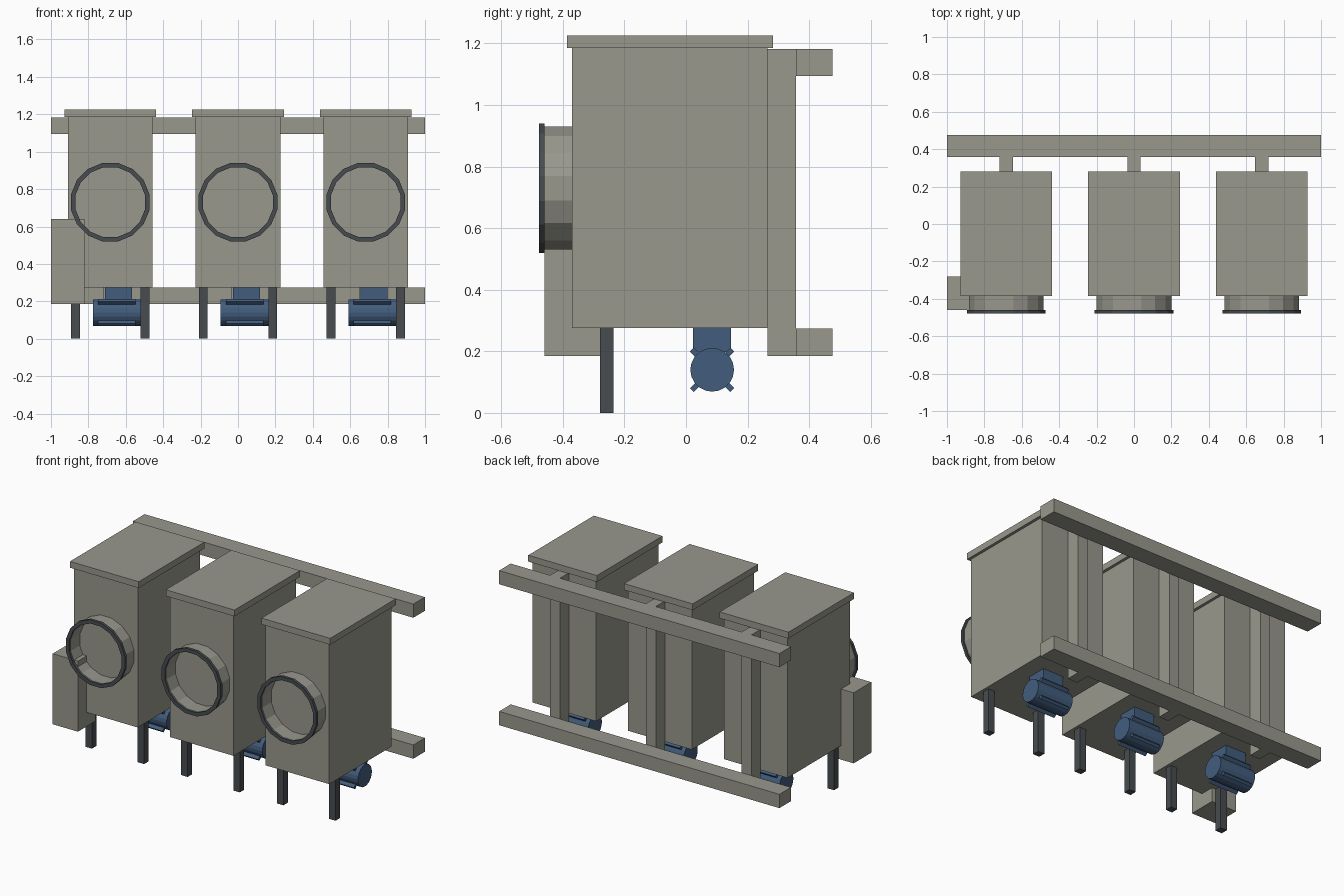
import bpy, bmesh, math
from mathutils import Matrix

cube = bpy.data.objects.get("Cube")
if cube:
    bpy.data.objects.remove(cube, do_unlink=True)


def material(name, rgb):
    m = bpy.data.materials.new(name)
    m.use_nodes = True
    m.diffuse_color = (*rgb, 1)
    m.node_tree.nodes["Principled BSDF"].inputs["Base Color"].default_value = (*rgb, 1)
    return m


GREY = material("warm grey paint", (0.32, 0.315, 0.27))
DARK = material("dark steel", (0.065, 0.073, 0.08))
BLUE = material("motor blue", (0.055, 0.11, 0.205))


def finish(name, bm, mat):
    bmesh.ops.recalc_face_normals(bm, faces=bm.faces)
    mesh = bpy.data.meshes.new(name)
    bm.to_mesh(mesh)
    bm.free()
    mesh.materials.append(mat)
    ob = bpy.data.objects.new(name, mesh)
    bpy.context.scene.collection.objects.link(ob)
    return ob


def box(name, xs, ys, zs, mat):
    """Box between pairs of x, y and z limits."""
    bm = bmesh.new()
    size = [b - a for a, b in (xs, ys, zs)]
    mid = [(a + b) / 2 for a, b in (xs, ys, zs)]
    bmesh.ops.create_cube(bm, size=1, matrix=Matrix.Translation(mid) @ Matrix.Diagonal((*size, 1)))
    return finish(name, bm, mat)


def ring(name, x, z, ys, r_out, r_in, mat, sides=16):
    """Open pipe along y with flats at the top and sides."""
    bm = bmesh.new()
    section = [(r_out, ys[0]), (r_out, ys[1]), (r_in, ys[1]), (r_in, ys[0])]
    loops = []
    for i in range(sides):
        a = 2 * math.pi * (i + 0.5) / sides
        loops.append([bm.verts.new((x + r * math.cos(a), y, z + r * math.sin(a))) for r, y in section])
    for i in range(sides):
        p, q = loops[i], loops[(i + 1) % sides]
        for j in range(4):
            k = (j + 1) % 4
            bm.faces.new((p[j], p[k], q[k], q[j]))
    return finish(name, bm, mat)


def motor(cx):
    """Round motor lying along x, with diagonal fins and a mounting block."""
    y, z, r = 0.085, 0.14, 0.071
    bm = bmesh.new()
    place = Matrix.Translation((cx + 0.035, y, z)) @ Matrix.Rotation(math.pi / 2, 4, 'Y')
    bmesh.ops.create_cone(bm, cap_ends=True, segments=20, radius1=r, radius2=r,
                          depth=0.256, matrix=place)
    finish("motor_body", bm, BLUE)
    bm = bmesh.new()
    for k in (1, -1):
        m = (Matrix.Translation((cx + 0.035, y, z)) @ Matrix.Rotation(k * math.pi / 4, 4, 'X')
             @ Matrix.Diagonal((0.2, 0.018, 0.186, 1)))
        bmesh.ops.create_cube(bm, size=1, matrix=m)
    finish("motor_fins", bm, BLUE)
    box("motor_mount", (cx - 0.028, cx + 0.117), (0.022, 0.146), (0.198, 0.275), BLUE)


# Three identical units side by side
for cx in (-0.683, 0, 0.683):
    box("cabinet", (cx - 0.227, cx + 0.227), (-0.37, 0.265), (0.275, 1.185), GREY)
    box("lid", (cx - 0.245, cx + 0.245), (-0.386, 0.282), (1.185, 1.226), GREY)
    box("rear_post", (cx - 0.035, cx + 0.035), (0.265, 0.358), (0.185, 1.182), GREY)
    ring("inlet_pipe", cx, 0.73, (-0.46, -0.37), 0.204, 0.19, GREY)
    ring("inlet_flange", cx, 0.73, (-0.478, -0.46), 0.214, 0.19, DARK)
    for side in (-1, 1):
        lx = cx + side * 0.186
        box("front_leg", (lx - 0.023, lx + 0.023), (-0.28, -0.235), (0, 0.275), DARK)
    motor(cx)

# Shared rear rails and the side control box
for z0, z1 in ((0.185, 0.274), (1.094, 1.182)):
    box("rear_rail", (-1, 1), (0.358, 0.476), (z0, z1), GREY)
box("control_box", (-1, -0.82), (-0.46, -0.28), (0.185, 0.64), GREY)
